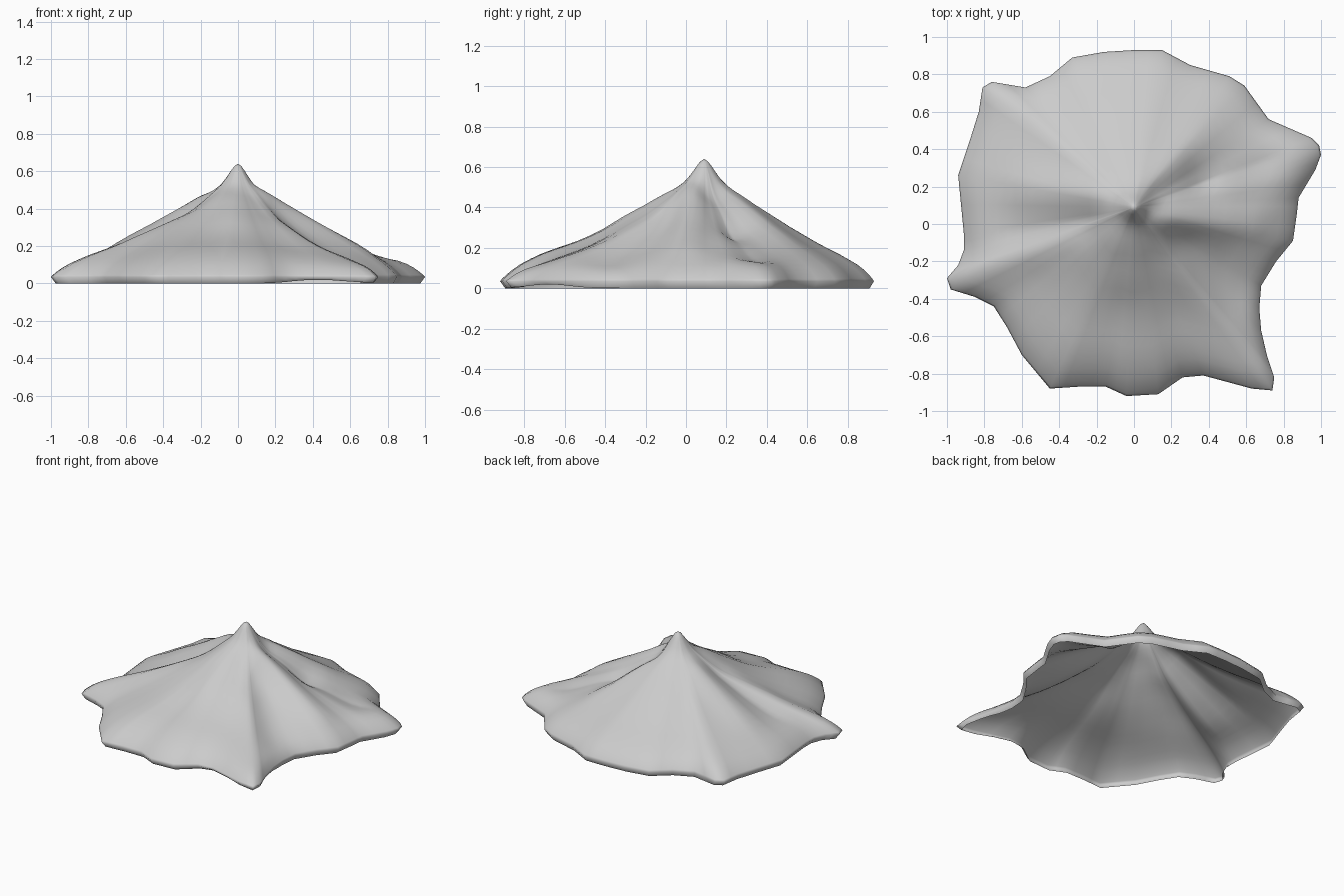
import bpy
import bmesh
from math import exp
from mathutils import Vector

default = bpy.data.objects.get("Cube")
if default:
    bpy.data.objects.remove(default, do_unlink=True)

PEAK = Vector((0, 0.09))
MEAN_RADIUS = 0.92

# Footprint of the mountain, counter-clockwise
OUTLINE = [
    (.87, .05), (.88, .14), (.97, .29), (1, .37), (.99, .42), (.95, .46), (.72, .56),
    (.59, .74), (.51, .79), (.3, .85), (.15, .93), (0, .93), (-.16, .92), (-.33, .89),
    (-.45, .79), (-.58, .73), (-.76, .76), (-.81, .73), (-.83, .6), (-.88, .44),
    (-.94, .26), (-.91, -.05), (-.91, -.14), (-.94, -.22), (-1, -.29), (-.98, -.35),
    (-.85, -.39), (-.75, -.44), (-.68, -.55), (-.6, -.7), (-.45, -.88), (-.3, -.87),
    (-.15, -.87), (-.04, -.92), (.13, -.91), (.26, -.82), (.37, -.81), (.63, -.88),
    (.74, -.89), (.75, -.82), (.71, -.7), (.68, -.57), (.67, -.45), (.68, -.33),
    (.76, -.2), (.85, -.09)]

# Slope from summit to rim: fraction of the radius, height
SLOPE = [(0, .64), (.025, .625), (.06, .575), (.1, .525), (.15, .485), (.22, .445),
         (.35, .375), (.5, .295), (.65, .222), (.8, .16), (.9, .115), (.96, .075),
         (1, .035)]

# Ridges (raised) and valleys (sunken): start, end, width, height change
FOLDS = [
    ((-.22, .16), (-.6, .18), .09, .035),      # west ridge
    ((-.27, .01), (-.65, .0), .11, -.035),     # west valley
    ((-.15, -.05), (-.5, -.2), .1, .01),       # south-west ridge
    ((.15, .02), (.65, -.01), .07, .035),      # east ridge
    ((.14, .15), (.35, .23), .08, -.05),       # north-east valley, upper
    ((.4, .25), (.68, .33), .12, -.06),        # north-east valley, lower
    ((.1, .22), (.35, .45), .1, .015),         # north-east ridge
    ((.28, -.14), (.55, -.36), .14, -.045),    # south-east valley
    ((.3, -.45), (.58, -.68), .13, -.02),      # south-east foot
    ((-.3, -.7), (.1, -.75), .2, .02),         # south foot
    ((-.05, -.12), (-.05, -.3), .1, .02),      # south shoulder
]


def slope_height(t):
    for (a, za), (b, zb) in zip(SLOPE, SLOPE[1:]):
        if t <= b:
            return za + (zb - za) * (t - a) / (b - a)
    return SLOPE[-1][1]


def fold_height(point, start, end, width, amount):
    start, along = Vector(start), Vector(end) - Vector(start)
    s = min(max((point - start).dot(along) / along.length_squared, 0), 1)
    distance = (point - start - along * s).length
    return amount * exp(-(distance / width) ** 2)


def surface_height(point, t, radius):
    # Round near the summit, following the footprint near the rim
    blended = t * radius / (MEAN_RADIUS + (radius - MEAN_RADIUS) * t)
    folds = sum(fold_height(point, *fold) for fold in FOLDS)
    return slope_height(blended) + folds * (1 - t ** 8)


# Rim loop with a midpoint between each pair of outline points
rim = []
for i, corner in enumerate(OUTLINE):
    here, following = Vector(corner), Vector(OUTLINE[(i + 1) % len(OUTLINE)])
    rim += [here, (here + following) / 2]

# Rings of the open shell, from summit to rim
bm = bmesh.new()
summit = bm.verts.new((PEAK.x, PEAK.y, SLOPE[0][1]))
steps = [.02, .04, .06, .08, .1, .125, .15, .18, .22, .26, .3, .35, .4, .45, .5,
         .56, .62, .68, .74, .8, .85, .9, .94, .97, .99, 1]
rings = []
for t in steps:
    ring = []
    for edge in rim:
        point = PEAK.lerp(edge, t)
        z = surface_height(point, t, (edge - PEAK).length)
        ring.append(bm.verts.new((point.x, point.y, z)))
    rings.append(ring)

# Rim turns under to the ground, lifted a little at the south-east
foot = []
for edge in rim:
    point = PEAK.lerp(edge, .975)
    lift = fold_height(edge, (.4, -.85), (.7, -.7), .15, .02)
    foot.append(bm.verts.new((point.x, point.y, lift)))
rings.append(foot)

count = len(rim)
for i in range(count):
    j = (i + 1) % count
    bm.faces.new((summit, rings[0][i], rings[0][j]))
    for inner, outer in zip(rings, rings[1:]):
        bm.faces.new((inner[i], outer[i], outer[j], inner[j]))

# Soften the slopes, keeping summit and rim in place
fixed = {summit, *rings[0], *rings[1], *rings[-1], *rings[-2]}
for _ in range(2):
    bmesh.ops.smooth_vert(bm, verts=[v for v in bm.verts if v not in fixed], factor=.4,
                          use_axis_x=False, use_axis_y=False, use_axis_z=True)

mesh = bpy.data.meshes.new("mountain_shell")
bm.to_mesh(mesh)
bm.free()
mesh.shade_smooth()

stone = bpy.data.materials.new("light_grey_stone")
stone.use_nodes = True
colour = (.6, .6, .6, 1)
stone.diffuse_color = colour
stone.node_tree.nodes["Principled BSDF"].inputs["Base Color"].default_value = colour
mesh.materials.append(stone)

mountain = bpy.data.objects.new("mountain_shell", mesh)
bpy.context.collection.objects.link(mountain)
